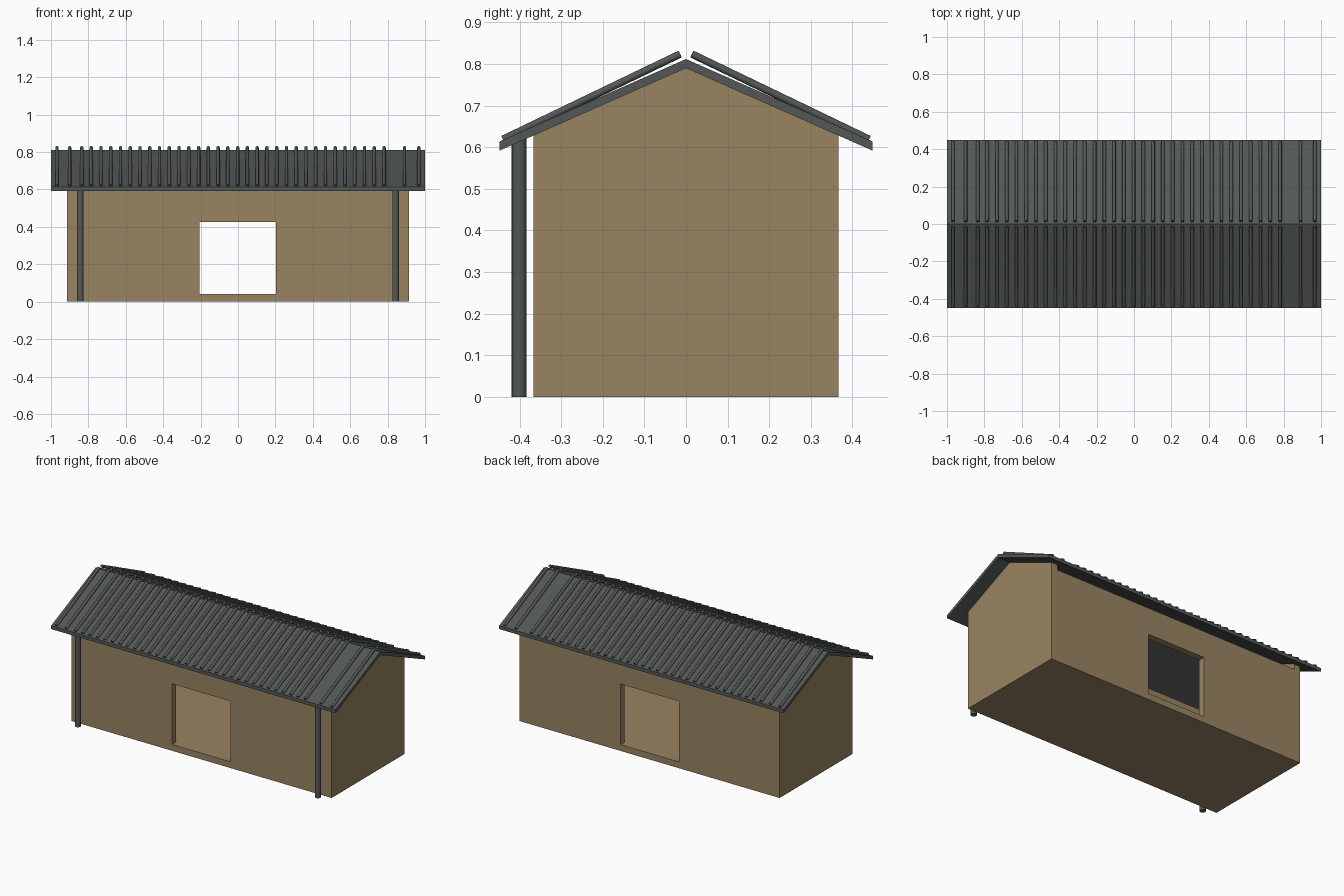
import bpy, bmesh, math
from mathutils import Vector

if "Cube" in bpy.data.objects:
    bpy.data.objects.remove(bpy.data.objects["Cube"])


def material(name, rgb):
    m = bpy.data.materials.new(name)
    m.diffuse_color = (*rgb, 1.0)
    m.use_nodes = True
    m.node_tree.nodes["Principled BSDF"].inputs["Base Color"].default_value = m.diffuse_color
    return m


TAN = material("tan wall", (0.32, 0.23, 0.122))
SLATE = material("dark slate", (0.085, 0.098, 0.094))

HX, HY, T = 0.915, 0.367, 0.042       # half length, half depth, wall thickness
WALL_TOP = 0.595
FLOOR = 0.04
RIDGE, SLOPE = 0.79, 0.442            # underside of the roof


def finish(bm, name, mat):
    bmesh.ops.recalc_face_normals(bm, faces=bm.faces)
    me = bpy.data.meshes.new(name)
    bm.to_mesh(me)
    bm.free()
    me.materials.append(mat)
    ob = bpy.data.objects.new(name, me)
    bpy.context.collection.objects.link(ob)
    return ob


def add_prism(bm, points, offset):
    """Extrude a closed polygon by an offset."""
    face = bm.faces.new([bm.verts.new(p) for p in points])
    ext = bmesh.ops.extrude_face_region(bm, geom=[face], use_keep_orig=True)
    verts = [v for v in ext["geom"] if isinstance(v, bmesh.types.BMVert)]
    bmesh.ops.translate(bm, verts=verts, vec=offset)


def prism(name, points, offset, mat):
    bm = bmesh.new()
    add_prism(bm, points, offset)
    return finish(bm, name, mat)


def add_rod(bm, a, b, radius, sides):
    a, b = Vector(a), Vector(b)
    rot = (b - a).to_track_quat('Z', 'Y').to_matrix().to_4x4()
    rot.translation = (a + b) / 2
    bmesh.ops.create_cone(bm, cap_ends=True, segments=sides, radius1=radius,
                          radius2=radius, depth=(b - a).length, matrix=rot)


def smooth(ob):
    bpy.ops.object.select_all(action='DESELECT')
    ob.select_set(True)
    bpy.context.view_layer.objects.active = ob
    bpy.ops.object.shade_smooth_by_angle(angle=math.radians(40))


# Floor slab between the walls
ix, iy = HX - T, HY - T
prism("floor", [(-ix, -iy, 0), (ix, -iy, 0), (ix, iy, 0), (-ix, iy, 0)],
      (0, 0, FLOOR), TAN)

# Long walls, each an arch-shaped outline around a square opening over a sill
L, R, HEAD = -0.207, 0.203, 0.425
for name, y in (("front_wall", -HY), ("back_wall", HY - T)):
    outline = [(-ix, 0), (ix, 0), (ix, WALL_TOP), (-ix, WALL_TOP)]
    hole = [(L, FLOOR), (R, FLOOR), (R, HEAD), (L, HEAD)]
    bm = bmesh.new()
    rings = []
    for yy in (y, y + T):
        rings.append([[bm.verts.new((x, yy, z)) for x, z in ring]
                      for ring in (outline, hole)])
    for i in range(4):
        j = (i + 1) % 4
        for o, h in rings:
            bm.faces.new((o[i], o[j], h[j], h[i]))
        for k in (0, 1):
            f, b = rings[0][k], rings[1][k]
            bm.faces.new((f[i], f[j], b[j], b[i]))
    finish(bm, name, TAN)

# Gable walls reaching the roof
eave = RIDGE - SLOPE * HY
for name, x in (("left_gable_wall", -HX), ("right_gable_wall", HX - T)):
    prism(name, [(x, -HY, 0), (x, HY, 0), (x, HY, eave),
                 (x, 0, RIDGE), (x, -HY, eave)], (T, 0, 0), TAN)

# Roof slab, a chevron along the whole length
RY, RT = 0.448, 0.022
low = RIDGE - SLOPE * RY
prism("roof_slab", [(-1, -RY, low), (-1, 0, RIDGE), (-1, RY, low),
                    (-1, RY, low + RT), (-1, 0, RIDGE + RT),
                    (-1, -RY, low + RT)], (2, 0, 0), SLATE)

# Round roof ribs, closest in the middle and wider at both ends
rib_x = [-0.968, -0.9, -0.835]
rib_x += [-0.785 + i * 0.0522 for i in range(31)]
rib_x += [0.89, 0.967]
for name, s in (("front_roof_ribs", -1), ("back_roof_ribs", 1)):
    bm = bmesh.new()
    for x in rib_x:
        add_rod(bm, (x, s * 0.44, 0.619), (x, s * 0.014, 0.824), 0.009, 12)
    smooth(finish(bm, name, SLATE))

# Porch posts
for name, s in (("left_post", -1), ("right_post", 1)):
    bm = bmesh.new()
    add_rod(bm, (s * 0.843, -0.401, 0), (s * 0.843, -0.401, 0.62), 0.018, 16)
    smooth(finish(bm, name, SLATE))
